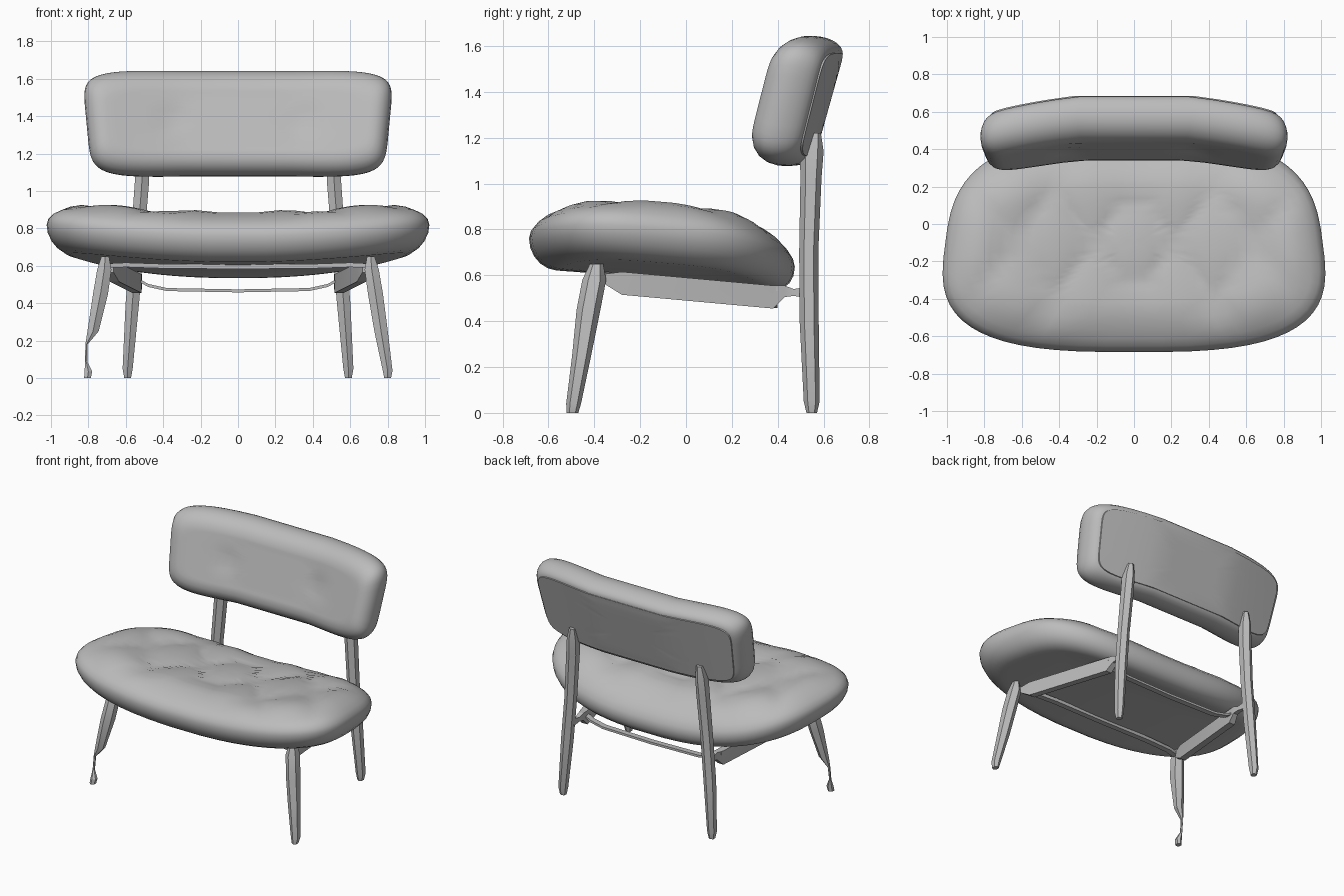
import bpy, bmesh, math
from math import pi, sin, cos

cube = bpy.data.objects.get("Cube")
if cube:
    bpy.data.objects.remove(cube, do_unlink=True)

# Single neutral grey
grey = bpy.data.materials.new("plain_grey")
grey.use_nodes = True
COLOUR = (0.5, 0.5, 0.5, 1)
grey.diffuse_color = COLOUR
grey.node_tree.nodes["Principled BSDF"].inputs["Base Color"].default_value = COLOUR


def finish(name, bm, angle):
    bmesh.ops.recalc_face_normals(bm, faces=bm.faces)
    mesh = bpy.data.meshes.new(name)
    bm.to_mesh(mesh)
    bm.free()
    mesh.materials.append(grey)
    obj = bpy.data.objects.new(name, mesh)
    bpy.context.collection.objects.link(obj)
    bpy.ops.object.select_all(action="DESELECT")
    obj.select_set(True)
    bpy.context.view_layer.objects.active = obj
    bpy.ops.object.shade_smooth_by_angle(angle=math.radians(angle))
    return obj


def bridge(bm, a, b):
    n = len(a)
    for i in range(n):
        bm.faces.new((a[i], a[(i + 1) % n], b[(i + 1) % n], b[i]))


def spow(v, e):
    return math.copysign(abs(v) ** e, v)


def pad(name, hu, hv, power, low, high, warp, segs=64, inner=14, angle=40):
    """Cushion: superellipse outline, rounded edges (inset, depth), warped in space."""
    rings = []
    for s in range(1, inner):
        rings.append((low[0], s / inner, -low[1]))
    for k in range(5, 0, -1):
        t = k / 5 * pi / 2
        rings.append((low[0] * (1 - cos(t)), 1, -low[1] * sin(t)))
    for k in range(0, 7):
        t = k / 6 * pi / 2
        rings.append((high[0] * (1 - cos(t)), 1, high[1] * sin(t)))
    for s in range(inner - 1, 0, -1):
        rings.append((high[0], s / inner, high[1]))
    bm = bmesh.new()
    loops = []
    for inset, s, d in rings:
        loop = []
        for i in range(segs):
            a = 2 * pi * (i + 0.5) / segs
            u = spow(cos(a), 2 / power) * (hu - inset) * s
            v = spow(sin(a), 2 / power) * (hv - inset) * s
            loop.append(bm.verts.new(warp(u, v, d)))
        loops.append(loop)
    for a, b in zip(loops, loops[1:]):
        bridge(bm, a, b)
    for loop, d in ((loops[0], -low[1]), (loops[-1], high[1])):
        tip = bm.verts.new(warp(0, 0, d))
        for i in range(segs):
            bm.faces.new((loop[i], loop[(i + 1) % segs], tip))
    return finish(name, bm, angle)


def strut(name, points, axes, side=1, sides=6, angle=20):
    """Tapered bar through (x, y, z, half width, half width) with sections in two axes."""
    bm = bmesh.new()
    loops = []
    for p in points:
        loop = []
        for i in range(sides):
            a = 2 * pi * (i + 0.5) / sides
            co = [p[0], p[1], p[2]]
            k = 1 / cos(pi / sides)
            co[axes[0]] += p[3] * k * cos(a)
            co[axes[1]] += p[4] * k * sin(a)
            co[0] *= side
            loop.append(bm.verts.new(co))
        loops.append(loop)
    for a, b in zip(loops, loops[1:]):
        bridge(bm, a, b)
    bm.faces.new(loops[0])
    bm.faces.new(loops[-1])
    return finish(name, bm, angle)


# Seat cushion: tapered plan, dished across, diamond tufting on top
def seat_warp(u, v, d):
    x = u * (1.01 - 0.075 * v / 0.58)
    y = v - 0.105
    z = 0.71 + 0.085 * x * x - 0.07 * y - 0.3 * max(0, y - 0.1) ** 2 + d
    if d > 0:
        p, q = x / 0.43, (y - 0.2) / 0.6
        tuft = math.sqrt(abs(sin(pi * (p + q)) * sin(pi * (p - q))))
        z += 0.028 * tuft * (d / 0.125) ** 3
    return x, y, z


pad("seat_cushion", 1.0, 0.58, 3, (0.12, 0.13), (0.24, 0.125), seat_warp)


# Backrest: leaning, wrapped forward at both ends
def rest_warp(u, v, d):
    x = u * (1 + 0.035 * v / 0.285)
    t = min(1, max(0, (abs(x) - 0.28) / 0.55))
    y = 0.51 + 0.28 * v + d - 0.09 * t ** 1.2
    z = 1.36 + v - 0.15 * d + 0.012 * t * v / 0.285
    if d < 0:
        r = (abs(x) - 0.36) ** 2 + v * v
        y += 0.012 * math.exp(-r / 0.006)
    return x, y, z


pad("backrest_cushion", 0.81, 0.28, 6, (0.11, 0.12), (0.06, 0.11), rest_warp)
pad("backrest_rear_panel", 0.755, 0.225, 7, (0.002, -0.109), (0.002, 0.116),
    rest_warp, inner=8)

# Legs and side rails
Z_SECTION, Y_SECTION, X_SECTION = (0, 1), (0, 2), (1, 2)
front_leg = [(0.80, -0.495, 0, 0.018, 0.022), (0.80, -0.49, 0.04, 0.026, 0.028),
             (0.765, -0.455, 0.25, 0.036, 0.036), (0.735, -0.425, 0.45, 0.04, 0.045),
             (0.715, -0.40, 0.58, 0.038, 0.045), (0.71, -0.39, 0.65, 0.02, 0.025)]
worn_leg = [(0.805, -0.495, 0, 0.018, 0.02), (0.80, -0.49, 0.035, 0.02, 0.02),
            (0.812, -0.475, 0.09, 0.006, 0.008), (0.81, -0.465, 0.18, 0.006, 0.01),
            (0.775, -0.455, 0.25, 0.03, 0.025)] + front_leg[3:]
rear_leg = [(0.59, 0.548, 0, 0.018, 0.02), (0.59, 0.548, 0.05, 0.027, 0.03),
            (0.565, 0.537, 0.4, 0.036, 0.036), (0.54, 0.535, 0.7, 0.036, 0.036),
            (0.515, 0.545, 1.03, 0.038, 0.04), (0.51, 0.548, 1.14, 0.034, 0.045),
            (0.505, 0.565, 1.22, 0.02, 0.02)]
rail = [(0.68, -0.36, 0.585, 0.015, 0.02), (0.66, -0.28, 0.565, 0.024, 0.05),
        (0.54, 0.38, 0.505, 0.024, 0.05), (0.53, 0.43, 0.53, 0.018, 0.025),
        (0.53, 0.47, 0.525, 0.014, 0.015), (0.535, 0.53, 0.525, 0.016, 0.025)]

for label, side in (("left", 1), ("right", -1)):
    strut("front_leg_" + label, front_leg if side > 0 else worn_leg, Z_SECTION, side)
    strut("rear_leg_" + label, rear_leg, Z_SECTION, side)
    strut("side_rail_" + label, rail, Y_SECTION, side, sides=4)


# Thin cross bars bowed under the seat
def cross_bar(name, half, hy, hz):
    left = [(-p[0], p[1], p[2], hy, hz) for p in half]
    right = [(p[0], p[1], p[2], hy, hz) for p in reversed(half[:-1])]
    strut(name, left + right, X_SECTION, sides=4)


cross_bar("rear_cross_bar", [(0.56, 0.38, 0.54), (0.48, 0.38, 0.495),
                             (0.38, 0.38, 0.473), (0, 0.38, 0.466)], 0.02, 0.008)
cross_bar("front_cross_bar", [(0.70, -0.38, 0.60), (0.6, -0.36, 0.605),
                              (0.4, -0.34, 0.598), (0, -0.34, 0.595)], 0.02, 0.012)
